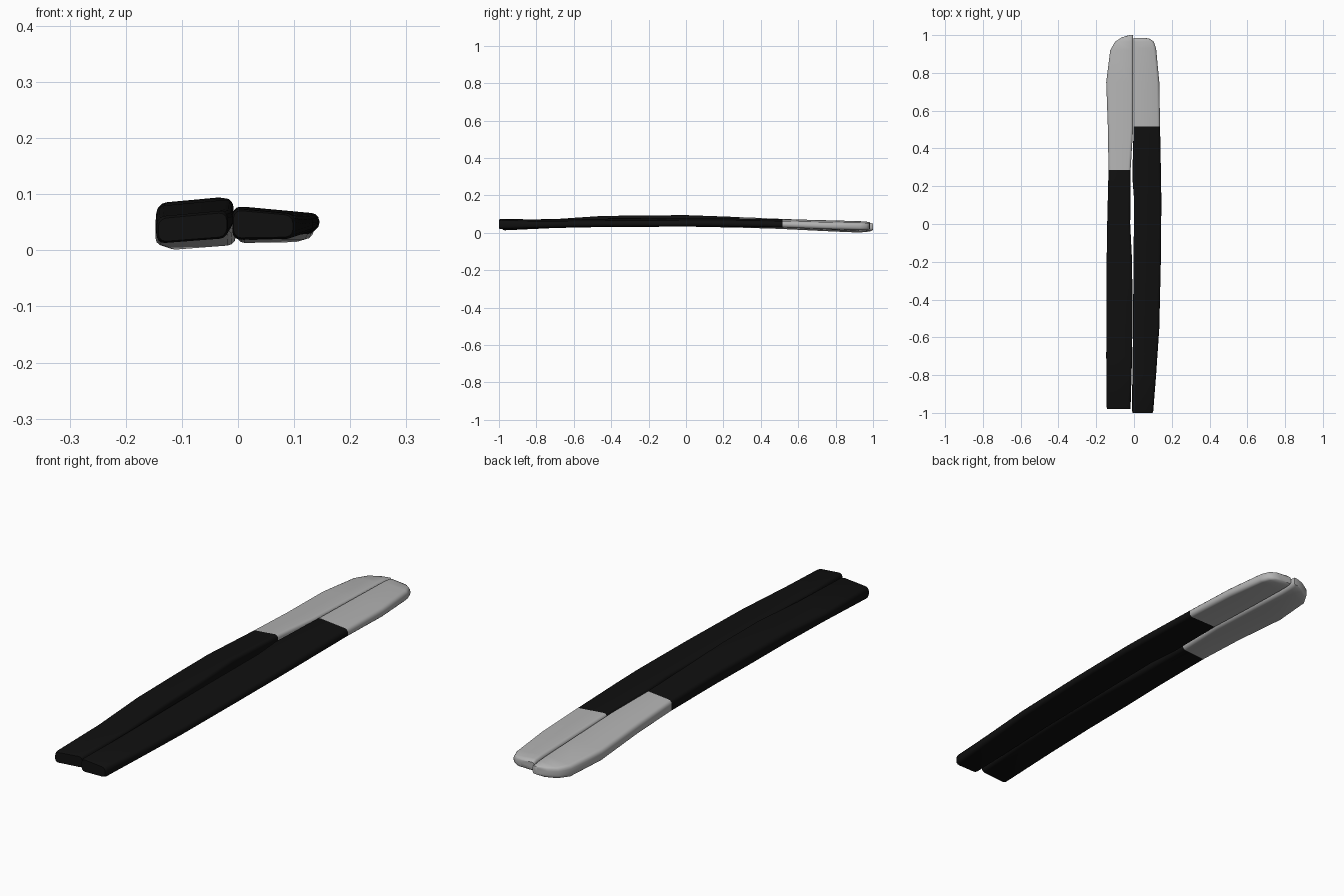
import bpy, bmesh, math

cube = bpy.data.objects.get("Cube")
if cube:
    bpy.data.objects.remove(cube, do_unlink=True)


def material(name, value):
    m = bpy.data.materials.new(name)
    m.use_nodes = True
    color = (value, value, value, 1)
    m.diffuse_color = color
    m.node_tree.nodes["Principled BSDF"].inputs["Base Color"].default_value = color
    return m


black = material("black", 0.005)
grey = material("light grey", 0.45)


def section(bm, y, inner, outer, low, high, tilt_low, tilt_high):
    """Rounded rectangle across the strip, inner edge raised by the tilts."""
    middle, half = (inner + outer) / 2, abs(outer - inner) / 2
    sign = 1 if inner > outer else -1
    r = min(0.014, half * 0.6, (high - low) * 0.35)
    ring = []
    for cx, top, start in ((1, 1, 0), (-1, 1, 90), (-1, 0, 180), (1, 0, 270)):
        for step in range(4):
            a = math.radians(start + step * 30)
            u = cx * (half - r) + r * math.cos(a)
            z = (high - r if top else low + r) + r * math.sin(a)
            z += (tilt_high if top else tilt_low) * u / 0.065
            ring.append(bm.verts.new((middle + sign * u, y, z)))
    return ring


def strip(name, stations, split, tilt_low, tilt_high):
    """Loft one long strip; the part behind the split is light."""
    bm = bmesh.new()
    rings = [section(bm, *s, tilt_low, tilt_high) for s in stations]
    for a, b in zip(rings, rings[1:]):
        n = len(a)
        for i in range(n):
            bm.faces.new((a[i], a[(i + 1) % n], b[(i + 1) % n], b[i]))
    bm.faces.new(rings[0])
    bm.faces.new(rings[-1])
    bmesh.ops.recalc_face_normals(bm, faces=bm.faces)
    for f in bm.faces:
        f.material_index = int(f.calc_center_median().y > split)
    mesh = bpy.data.meshes.new(name)
    bm.to_mesh(mesh)
    bm.free()
    mesh.materials.append(black)
    mesh.materials.append(grey)
    ob = bpy.data.objects.new(name, mesh)
    bpy.context.collection.objects.link(ob)
    bpy.ops.object.select_all(action='DESELECT')
    ob.select_set(True)
    bpy.context.view_layer.objects.active = ob
    bpy.ops.object.shade_smooth_by_angle(angle=math.radians(40))


# Stations: y, inner x, outer x, bottom z, top z
strip("right_strip", [
    (-0.98, -0.02, -0.142, 0.02, 0.062),
    (-0.97, -0.018, -0.145, 0.017, 0.066),
    (-0.7, -0.01, -0.147, 0.03, 0.068),
    (-0.45, -0.008, -0.146, 0.035, 0.085),
    (-0.2, -0.01, -0.145, 0.036, 0.088),
    (0, -0.02, -0.142, 0.037, 0.09),
    (0.285, -0.018, -0.135, 0.031, 0.08),
    (0.5, -0.005, -0.138, 0.025, 0.07),
    (0.75, -0.004, -0.147, 0.013, 0.06),
    (0.92, -0.004, -0.126, 0.005, 0.055),
    (0.965, -0.004, -0.1, 0.007, 0.053),
    (0.988, -0.004, -0.065, 0.01, 0.051),
    (1, -0.006, -0.025, 0.016, 0.048),
], 0.285, 0.005, 0.006)

strip("left_strip", [
    (-1, -0.008, 0.098, 0.023, 0.067),
    (-0.99, -0.01, 0.102, 0.02, 0.07),
    (-0.8, -0.009, 0.117, 0.025, 0.067),
    (-0.55, -0.005, 0.134, 0.031, 0.069),
    (-0.2, -0.003, 0.142, 0.034, 0.071),
    (0.12, 0.001, 0.145, 0.034, 0.072),
    (0.25, -0.009, 0.143, 0.032, 0.072),
    (0.515, -0.002, 0.138, 0.028, 0.068),
    (0.75, -0.002, 0.134, 0.019, 0.062),
    (0.93, -0.002, 0.117, 0.014, 0.058),
    (0.965, -0.002, 0.105, 0.014, 0.056),
    (0.98, -0.002, 0.085, 0.017, 0.054),
    (0.985, -0.001, 0.06, 0.022, 0.05),
], 0.515, -0.001, 0.006)
